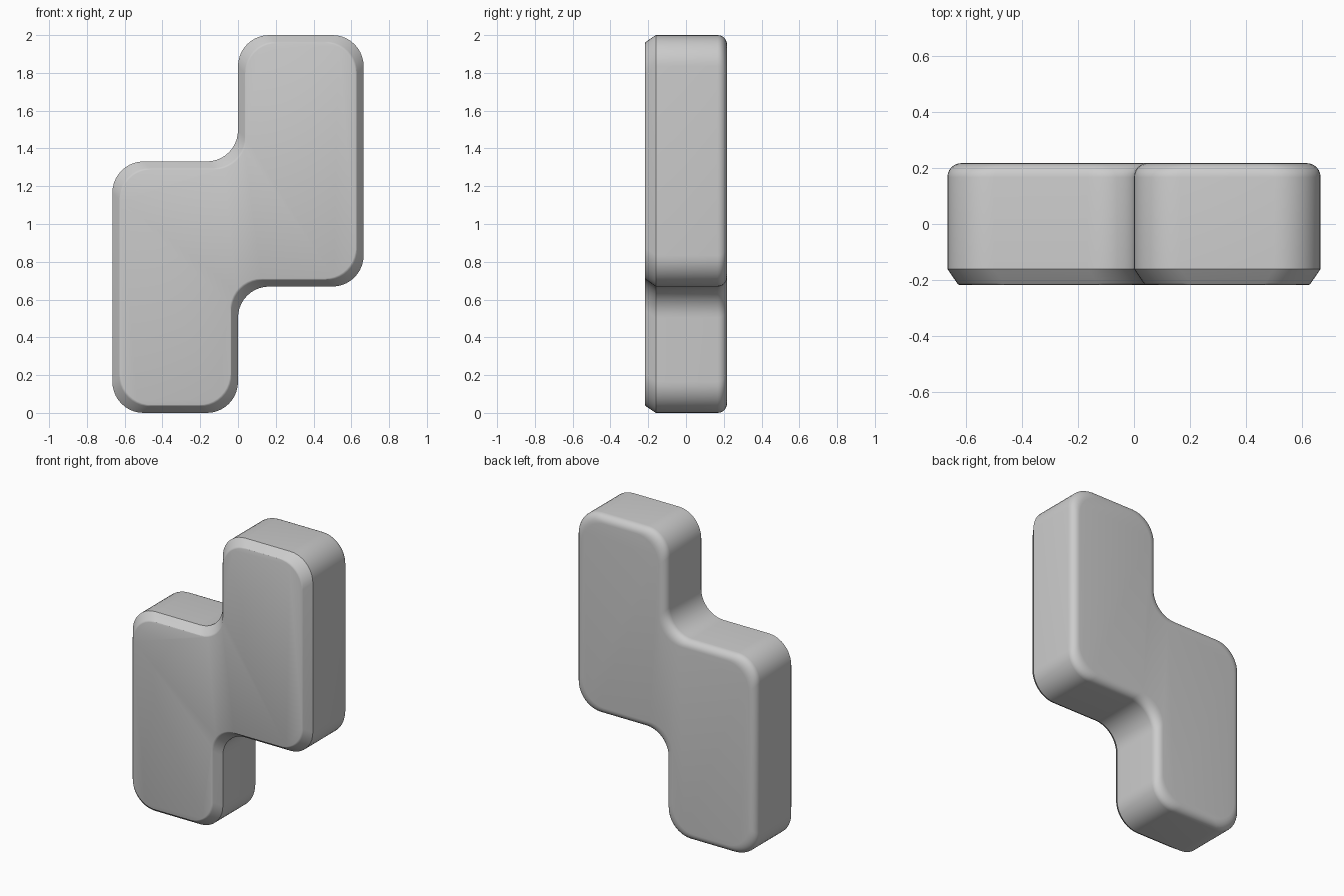
import bpy, bmesh, math
from mathutils import Vector

if "Cube" in bpy.data.objects:
    bpy.data.objects.remove(bpy.data.objects["Cube"])

W, R, SEG = 0.665, 0.165, 10
# Stepped outline in x,z, counter-clockwise seen from the front
OUTLINE = [(-W, 0), (0, 0), (0, 0.669), (W, 0.669),
           (W, 2), (0, 2), (0, 1.331), (-W, 1.331)]


def rounded_outline(inset, radius):
    """Inset the stepped outline, then round every right-angle corner."""
    n, pts = len(OUTLINE), []
    for i in range(n):
        p = Vector(OUTLINE[i])
        d_in = (p - Vector(OUTLINE[i - 1])).normalized()
        d_out = (Vector(OUTLINE[(i + 1) % n]) - p).normalized()
        normals = Vector((-d_in.y, d_in.x)) + Vector((-d_out.y, d_out.x))
        corner = p + normals * inset
        centre = corner + (d_out - d_in) * radius
        for k in range(SEG + 1):
            a = math.pi / 2 * k / SEG
            pts.append(centre - d_out * radius * math.cos(a) + d_in * radius * math.sin(a))
    return pts


# Rings from front to back: chamfered front edge, rounded back edge
D, F = 0.217, 0.05
rings = [(-D, 0.043), (-D + 0.002, 0.038), (-D + 0.007, 0.034), (-0.16, 0)]
rings += [(D - F + F * math.sin(a), F - F * math.cos(a))
          for a in [math.pi / 2 * k / 6 for k in range(7)]]

bm = bmesh.new()
loops = [[bm.verts.new((p.x, y, p.y)) for p in rounded_outline(inset, R)]
         for y, inset in rings]
for a, b in zip(loops, loops[1:]):
    for i in range(len(a)):
        j = (i + 1) % len(a)
        bm.faces.new((a[i], a[j], b[j], b[i]))
bm.faces.new(loops[0])
bm.faces.new(loops[-1][::-1])
bmesh.ops.recalc_face_normals(bm, faces=bm.faces)

mesh = bpy.data.meshes.new("stepped_block")
bm.to_mesh(mesh)
bm.free()
block = bpy.data.objects.new("stepped_block", mesh)
bpy.context.collection.objects.link(block)
bpy.context.view_layer.objects.active = block
block.select_set(True)
bpy.ops.object.shade_smooth_by_angle(angle=math.radians(28))
